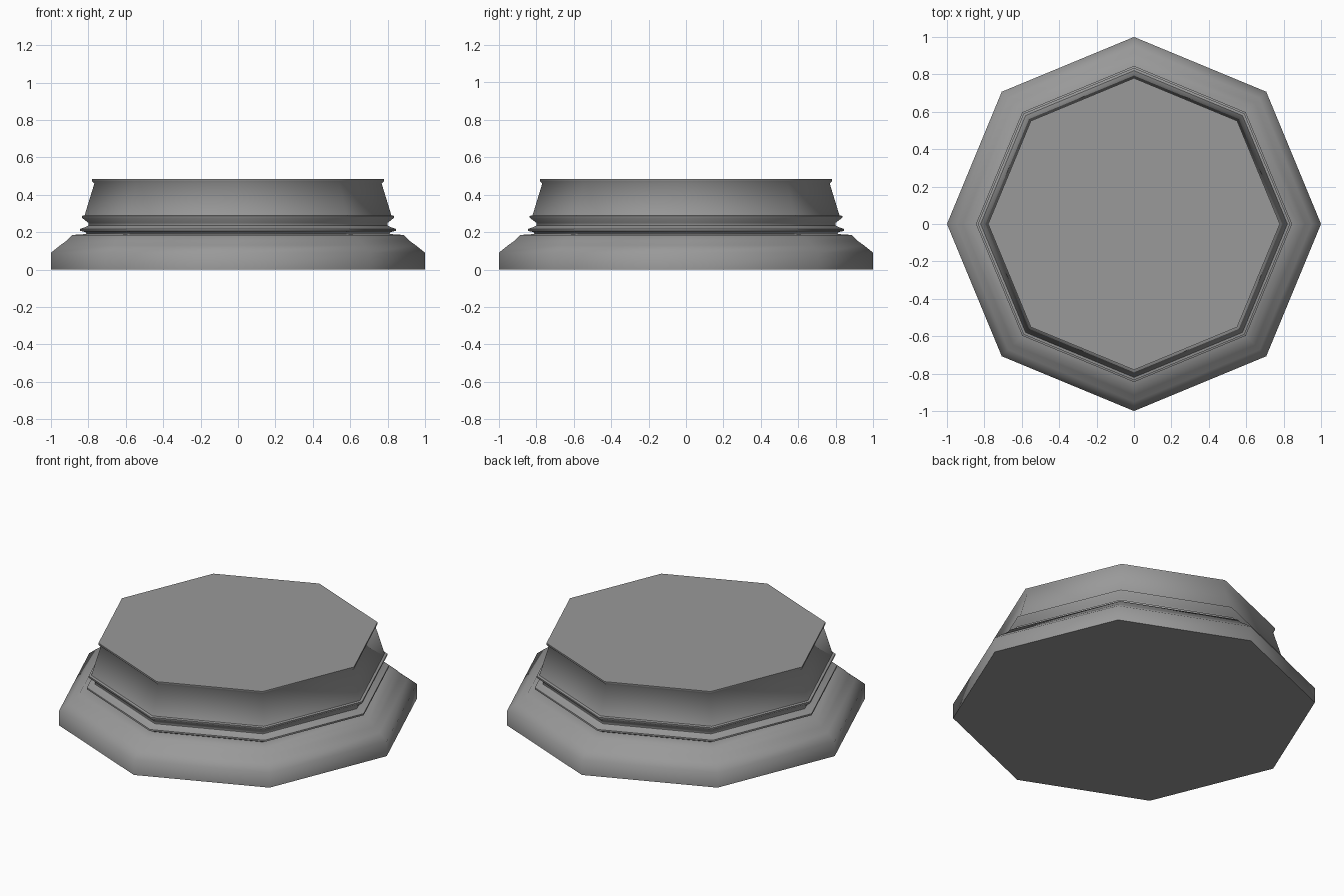
import bpy, bmesh
from math import cos, sin, pi, radians

if "Cube" in bpy.data.objects:
    bpy.data.objects.remove(bpy.data.objects["Cube"])

SIDES = 8


def octagon_lathe(name, profile):
    """Sweep a (radius, height) profile round an octagon and cap both ends."""
    bm = bmesh.new()
    rings = [[bm.verts.new((r * cos(2 * pi * i / SIDES), r * sin(2 * pi * i / SIDES), z))
              for i in range(SIDES)] for r, z in profile]
    for low, high in zip(rings, rings[1:]):
        for i in range(SIDES):
            j = (i + 1) % SIDES
            bm.faces.new((low[i], low[j], high[j], high[i]))
    bm.faces.new(rings[0][::-1])
    bm.faces.new(rings[-1])
    mesh = bpy.data.meshes.new(name)
    bm.to_mesh(mesh)
    bm.free()
    obj = bpy.data.objects.new(name, mesh)
    bpy.context.collection.objects.link(obj)
    return obj


octagonal_pedestal = octagon_lathe("octagonal_pedestal", [
    # Sloped foot
    (1.0, 0.0), (1.0, 0.09), (0.95, 0.13), (0.915, 0.155), (0.885, 0.185),
    # Thin ring moulding
    (0.81, 0.19), (0.815, 0.20), (0.845, 0.207), (0.845, 0.217), (0.82, 0.225),
    # Neck and flared lip
    (0.80, 0.235), (0.80, 0.25), (0.835, 0.277), (0.835, 0.287),
    # Tapered drum and top rim
    (0.82, 0.29), (0.768, 0.46), (0.78, 0.472), (0.78, 0.483),
])

# Dark grey stone
stone = bpy.data.materials.new("dark_stone")
stone.diffuse_color = (0.32, 0.32, 0.32, 1)
stone.use_nodes = True
stone.node_tree.nodes["Principled BSDF"].inputs["Base Color"].default_value = stone.diffuse_color
octagonal_pedestal.data.materials.append(stone)

# Soft shading round the sides, crisp at the top and bottom
bpy.context.view_layer.objects.active = octagonal_pedestal
octagonal_pedestal.select_set(True)
bpy.ops.object.shade_smooth_by_angle(angle=radians(60))
